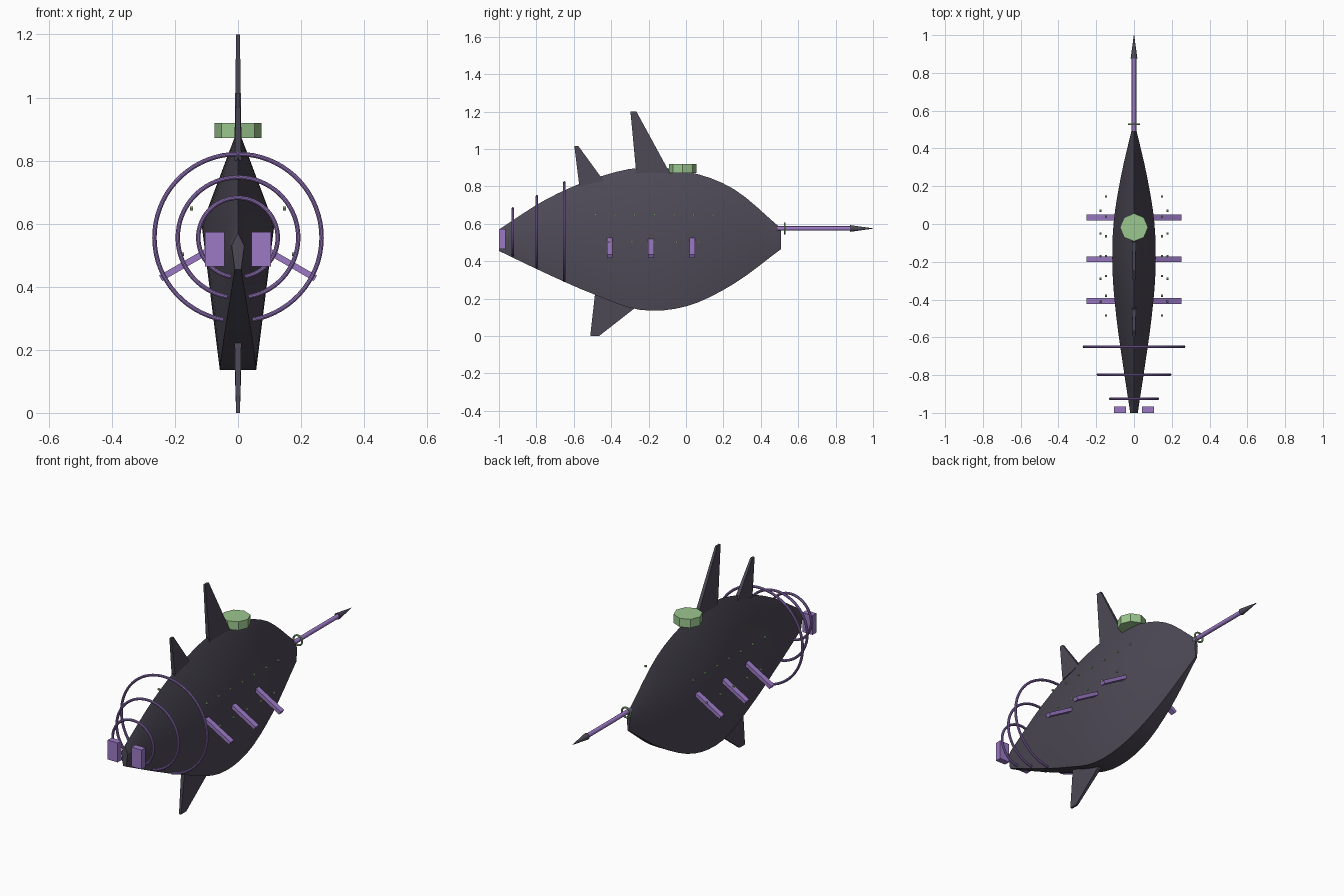
import bpy
import bmesh
import math
from mathutils import Vector, Matrix

default_cube = bpy.data.objects.get("Cube")
if default_cube:
    bpy.data.objects.remove(default_cube, do_unlink=True)


def make_material(name, colour):
    material = bpy.data.materials.new(name)
    material.use_nodes = True
    material.diffuse_color = (*colour, 1)
    shader = material.node_tree.nodes["Principled BSDF"]
    shader.inputs["Base Color"].default_value = (*colour, 1)
    return material


charcoal = make_material("charcoal", (0.075, 0.067, 0.093))
purple = make_material("purple", (0.33, 0.195, 0.56))
green = make_material("pale green", (0.33, 0.57, 0.27))


def finish(bm, name, material, smooth=False):
    """Turn a bmesh into a named object with one colour."""
    bmesh.ops.recalc_face_normals(bm, faces=bm.faces)
    mesh = bpy.data.meshes.new(name)
    bm.to_mesh(mesh)
    bm.free()
    mesh.materials.append(material)
    obj = bpy.data.objects.new(name, mesh)
    bpy.context.collection.objects.link(obj)
    if smooth:
        bpy.ops.object.select_all(action="DESELECT")
        obj.select_set(True)
        bpy.context.view_layer.objects.active = obj
        bpy.ops.object.shade_smooth_by_angle(angle=math.radians(30))
    return obj


def loft(rings, name, material, smooth=False, closed=False):
    """Skin a list of point rings; cap the ends unless the skin closes."""
    bm = bmesh.new()
    loops = [[bm.verts.new(p) for p in ring] for ring in rings]
    count = len(loops[0])
    for a, b in zip(loops, loops[1:] + (loops[:1] if closed else [])):
        for i in range(count):
            j = (i + 1) % count
            bm.faces.new((a[i], a[j], b[j], b[i]))
    if not closed:
        bm.faces.new(loops[0])
        bm.faces.new(loops[-1])
    return finish(bm, name, material, smooth)


def box(name, material, centre, size, tilt=0):
    bm = bmesh.new()
    matrix = (Matrix.Translation(centre) @ Matrix.Rotation(tilt, 4, "Y")
              @ Matrix.Diagonal((*size, 1)))
    bmesh.ops.create_cube(bm, size=1, matrix=matrix)
    return finish(bm, name, material)


def cylinder(name, material, centre, r1, r2, depth, sides, axis="Z", smooth=False):
    turn = {"X": Matrix.Rotation(math.pi / 2, 4, "Y"),
            "Y": Matrix.Rotation(-math.pi / 2, 4, "X"),
            "Z": Matrix.Identity(4)}[axis]
    bm = bmesh.new()
    bmesh.ops.create_cone(bm, cap_ends=True, segments=sides, radius1=r1, radius2=r2,
                          depth=depth, matrix=Matrix.Translation(centre) @ turn)
    return finish(bm, name, material, smooth)


def hoop(name, material, y, z, major, minor, gap=0.0):
    """Ring facing the front, with an optional gap at the bottom."""
    steps = 64
    rings = []
    for i in range(steps + (1 if gap else 0)):
        angle = -math.pi / 2 + gap + (2 * math.pi - 2 * gap) * i / steps
        ring = []
        for k in range(10):
            t = 2 * math.pi * k / 10
            r = major + minor * math.cos(t)
            ring.append((r * math.cos(angle), y + minor * math.sin(t),
                         z + r * math.sin(angle)))
        rings.append(ring)
    return loft(rings, name, material, smooth=True, closed=not gap)


def curve_at(keys, t):
    """Smooth curve through evenly spaced keys, t from 0 to 1."""
    s = t * (len(keys) - 1)
    i = min(int(s), len(keys) - 2)
    f = s - i
    b, c = keys[i], keys[i + 1]
    a = keys[i - 1] if i > 0 else 2 * b - c
    d = keys[i + 2] if i + 2 < len(keys) else 2 * c - b
    return b + 0.5 * f * (c - a + f * (2 * a - 5 * b + 4 * c - d
                                       + f * (3 * (b - c) + d - a)))


# Hull: ridged top, creased flanks, flat keel
ridge = (0.57, 0.73, 0.84, 0.9, 0.88, 0.785, 0.575)
crease = (0.53, 0.56, 0.58, 0.595, 0.595, 0.575, 0.535)
keel = (0.455, 0.335, 0.225, 0.14, 0.16, 0.28, 0.465)
beam = (0.02, 0.058, 0.093, 0.114, 0.108, 0.068, 0.01)
sections = []
for i in range(25):
    t = i / 24
    y = -1 + 1.508 * t
    top, mid, low, w = (curve_at(k, t) for k in (ridge, crease, keel, beam))
    sections.append([(0, y, top), (w, y, mid), (w / 2, y, low),
                     (-w / 2, y, low), (-w, y, mid)])
loft(sections, "hull", charcoal, smooth=True)


# Fins: thin tapered blades, each given by its root and tip edges in (y, z)
def fin(name, root, tip):
    rings = []
    for (front, back), half in ((root, 0.011), (tip, 0.006)):
        rings.append([(-half, *front), (half, *front), (half, *back), (-half, *back)])
    loft(rings, name, charcoal)


fin("tall_dorsal_fin", ((-0.265, 0.86), (-0.08, 0.86)), ((-0.297, 1.2), (-0.265, 1.2)))
fin("short_dorsal_fin", ((-0.57, 0.8), (-0.44, 0.83)), ((-0.597, 1.015), (-0.575, 1.015)))
fin("keel_fin", ((-0.485, 0.24), (-0.26, 0.16)), ((-0.512, 0.0), (-0.465, 0.0)))

# Hatch on the ridge
cylinder("hatch", green, (0, -0.018, 0.896), 0.074, 0.074, 0.048, 8)

# Open hoops around the bow
for n, (y, radius) in enumerate(((-0.925, 0.126), (-0.797, 0.191), (-0.65, 0.265))):
    hoop(f"bow_hoop_{n + 1}", purple, y, 0.556, radius, 0.007, gap=math.radians(10))

for side, label in ((1, "left"), (-1, "right")):
    # Bow blocks
    box(f"{label}_bow_block", purple, (side * 0.074, -0.983, 0.519), (0.062, 0.034, 0.108))
    # Sloping side bars
    for n in range(3):
        box(f"{label}_side_bar_{n + 1}", purple,
            (side * 0.15, -0.408 + 0.221 * n, 0.482), (0.22, 0.03, 0.02),
            side * math.radians(30))
    # Two rows of small lamps
    for row, count, start, step, x, z in (("upper", 7, -0.485, 0.105, 0.148, 0.648),
                                          ("lower", 5, -0.41, 0.12, 0.177, 0.503)):
        for n in range(count):
            cylinder(f"{label}_{row}_lamp_{n + 1}", green,
                     (side * x, start + step * n, z), 0.006, 0.006, 0.01, 8, "X")

# Stern spear: collar, shaft and point
hoop("stern_collar", green, 0.528, 0.575, 0.027, 0.005)
cylinder("stern_shaft", purple, (0, 0.685, 0.575), 0.012, 0.012, 0.39, 16, "Y", True)
cylinder("stern_point", charcoal, (0, 0.938, 0.575), 0.018, 0.001, 0.124, 12, "Y", True)
